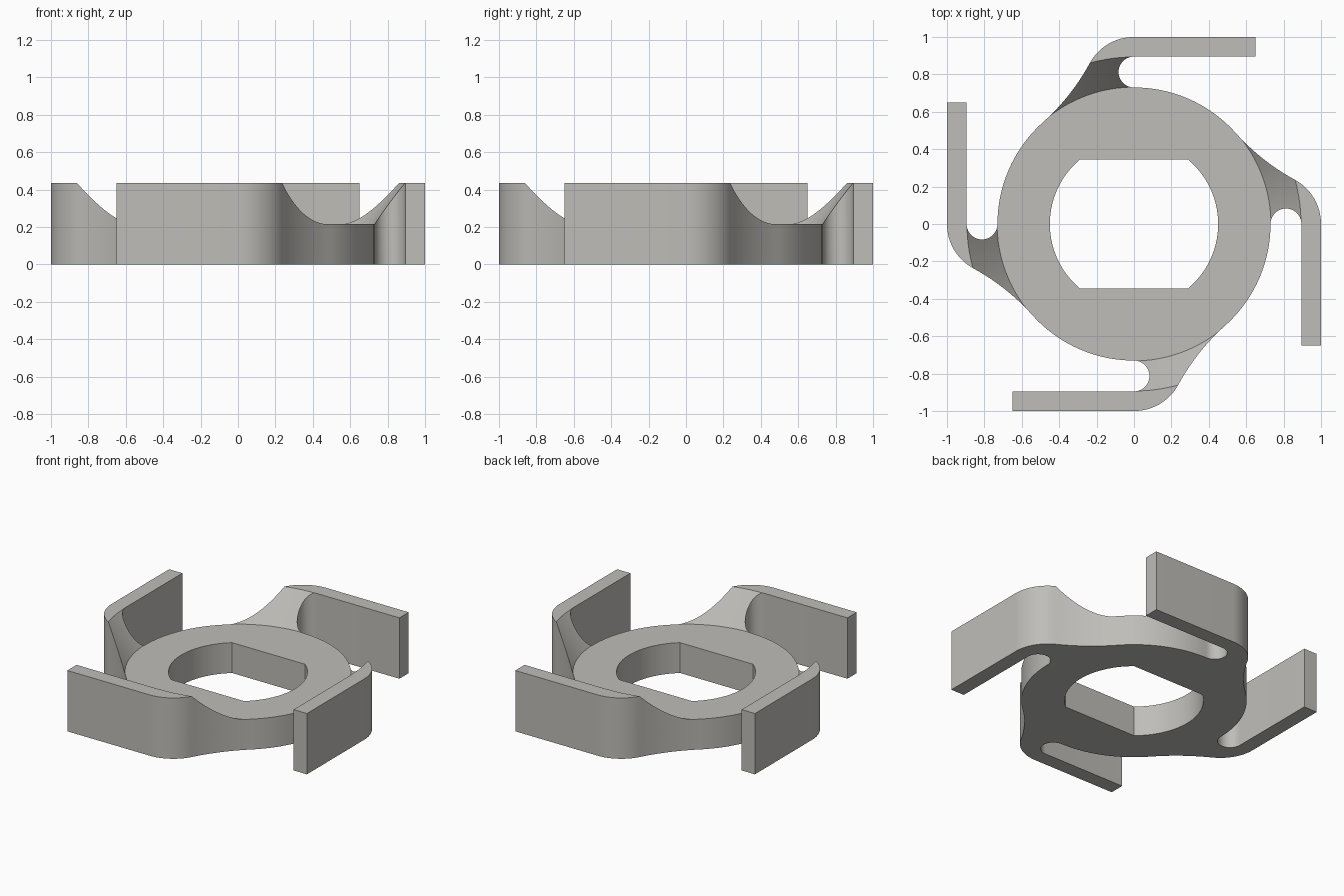
import bpy, bmesh, math
from mathutils import Vector, Matrix

if "Cube" in bpy.data.objects:
    bpy.data.objects.remove(bpy.data.objects["Cube"])

RING, HOLE, FLAT = 0.73, 0.45, 0.345       # hub radii and half width between flats
HUB_H, ARM_H = 0.217, 0.435                # hub and arm heights
INNER, TIP = 0.895, -0.65                  # arm inner face and arm end
CORNER, FILLET = 0.27, 1.17                # outer bend and concave blend radii

grey = bpy.data.materials.new("warm_grey")
grey.diffuse_color = (0.52, 0.51, 0.48, 1)
grey.use_nodes = True
grey.node_tree.nodes["Principled BSDF"].inputs["Base Color"].default_value = grey.diffuse_color


def arc(cx, cy, r, a0, a1, n):
    return [(cx + r * math.cos(a0 + (a1 - a0) * i / n),
             cy + r * math.sin(a0 + (a1 - a0) * i / n)) for i in range(n + 1)]


def prism(name, pts, z0, z1, grow=1.0):
    """Solid between an outline at z0 and the same outline scaled by grow at z1."""
    bm = bmesh.new()
    low = [bm.verts.new((x, y, z0)) for x, y in pts]
    top = [bm.verts.new((x * grow, y * grow, z1)) for x, y in pts]
    bm.faces.new(low[::-1])
    bm.faces.new(top)
    for i in range(len(pts)):
        j = (i + 1) % len(pts)
        bm.faces.new((low[i], low[j], top[j], top[i]))
    me = bpy.data.meshes.new(name)
    bm.to_mesh(me)
    bm.free()
    me.materials.append(grey)
    ob = bpy.data.objects.new(name, me)
    bpy.context.collection.objects.link(ob)
    return ob


# Centre of the concave blend, tangent to both the hub and the arm bend
d1, d2 = RING + FILLET, CORNER + FILLET
cx = (d1 * d1 - d2 * d2 + RING * RING) / (2 * RING)
cy = math.sqrt(d1 * d1 - cx * cx)
hub_a = math.atan2(cy, cx)
bend_a = math.atan2(cy, cx - RING)

# One quarter of the outline: hub arc, slot, straight arm, bend, blend
slot_r = (INNER - RING) / 2
quarter = arc(0, 0, RING, hub_a - math.pi / 2, 0, 24)
quarter += arc(RING + slot_r, 0, slot_r, math.pi, 0, 20)[1:]
quarter += [(INNER, TIP), (1, TIP)]
quarter += arc(RING, 0, CORNER, 0, bend_a, 16)
quarter += arc(cx, cy, FILLET, bend_a + math.pi, hub_a + math.pi, 16)[1:-1]

outline = []
for k in range(4):
    rot = Matrix.Rotation(k * math.pi / 2, 2)
    outline += [tuple(rot @ Vector(p)) for p in quarter]
body = prism("hub_with_arms", outline, 0, ARM_H)

# Conical recess that lowers the hub and slopes up to the arms
rise = (INNER - 0.002) / (RING + 0.002)
top_z = 0.6
grow = 1 + (rise - 1) * (top_z - HUB_H) / (ARM_H - HUB_H)
circle = arc(0, 0, RING + 0.002, 0, 2 * math.pi, 144)[:-1]
recess = prism("recess_cutter", circle, HUB_H, top_z, grow)

# Round centre hole with two flats
a = math.asin(FLAT / HOLE)
hole_pts = arc(0, 0, HOLE, -a, a, 28) + arc(0, 0, HOLE, math.pi - a, math.pi + a, 28)
hole = prism("hole_cutter", hole_pts, -0.1, 0.7)

bpy.context.view_layer.objects.active = body
body.select_set(True)
for cutter in (recess, hole):
    mod = body.modifiers.new("cut", "BOOLEAN")
    mod.operation, mod.solver, mod.object = "DIFFERENCE", "EXACT", cutter
    bpy.ops.object.modifier_apply(modifier=mod.name)
    bpy.data.objects.remove(cutter)

bpy.ops.object.shade_smooth_by_angle(angle=math.radians(30))
